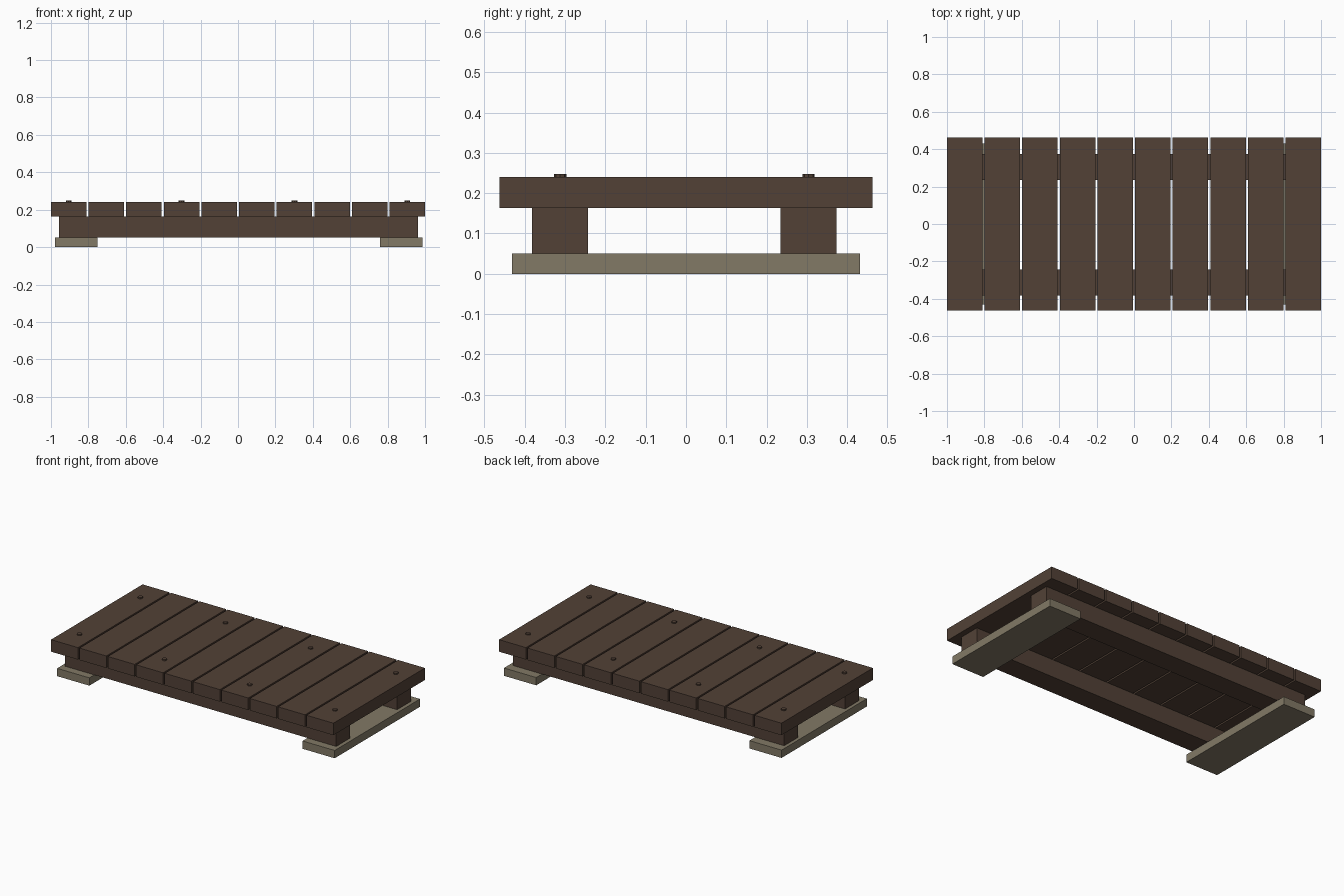
import bpy

default = bpy.data.objects.get("Cube")
if default:
    bpy.data.objects.remove(default, do_unlink=True)


def make_material(name, rgb):
    mat = bpy.data.materials.new(name)
    mat.use_nodes = True
    color = (*rgb, 1.0)
    mat.diffuse_color = color
    mat.node_tree.nodes["Principled BSDF"].inputs["Base Color"].default_value = color
    return mat


dark_wood = make_material("dark_wood", (0.084, 0.053, 0.037))
pale_stone = make_material("pale_stone", (0.223, 0.192, 0.133))


def box(name, center, size, mat):
    bpy.ops.mesh.primitive_cube_add(size=1, location=center)
    obj = bpy.context.object
    obj.name = name
    obj.scale = size
    bpy.ops.object.transform_apply(location=False, rotation=False, scale=True)
    obj.data.materials.append(mat)
    return obj


# Layer heights
FOOT_TOP, BEAM_TOP, DECK_TOP, BOLT_TOP = 0.05, 0.163, 0.24, 0.248
BEAM_ROWS = (-0.312, 0.304)

# Ground slabs at both ends
for side, x in (("right", -0.865), ("left", 0.873)):
    box(f"foot_slab_{side}", (x, 0, FOOT_TOP / 2), (0.228, 0.863, FOOT_TOP), pale_stone)

# Long support beams
for side, y in zip(("front", "back"), BEAM_ROWS):
    box(f"support_beam_{side}", (0.003, y, (FOOT_TOP + BEAM_TOP) / 2),
        (1.92, 0.139, BEAM_TOP - FOOT_TOP), dark_wood)

# Deck planks with narrow gaps
COUNT, GAP = 10, 0.011
pitch = (2 + GAP) / COUNT
for i in range(COUNT):
    x = (i - (COUNT - 1) / 2) * pitch
    box(f"deck_plank_{i + 1}", (x, 0, (BEAM_TOP + DECK_TOP) / 2),
        (pitch - GAP, 0.926, DECK_TOP - BEAM_TOP), dark_wood)

# Bolt heads above the beams
for side, y in zip(("front", "back"), BEAM_ROWS):
    for i, x in enumerate((-0.905, -0.302, 0.302, 0.905)):
        bpy.ops.mesh.primitive_cylinder_add(
            vertices=8, radius=0.015, depth=0.02, location=(x, y, BOLT_TOP - 0.01))
        bolt = bpy.context.object
        bolt.name = f"bolt_head_{side}_{i + 1}"
        bolt.data.materials.append(dark_wood)
